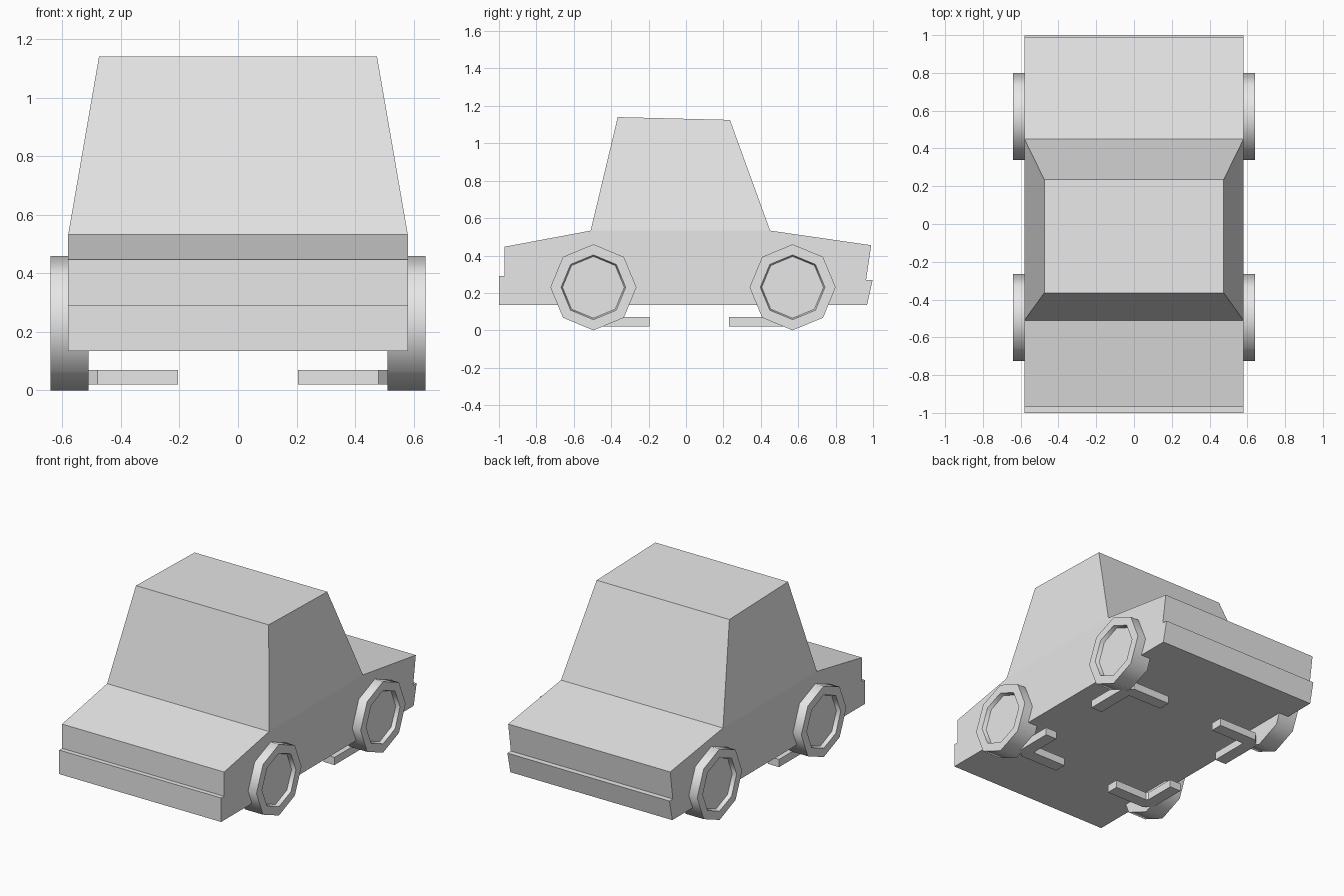
import bpy, bmesh, math

cube = bpy.data.objects.get("Cube")
if cube:
    bpy.data.objects.remove(cube, do_unlink=True)

# One plain grey for the whole car
grey = bpy.data.materials.new("light grey")
grey.use_nodes = True
grey.diffuse_color = (0.8, 0.8, 0.8, 1)
grey.node_tree.nodes["Principled BSDF"].inputs["Base Color"].default_value = (0.8, 0.8, 0.8, 1)


def finish(bm, name):
    """Turn a bmesh into a named grey object with outward normals."""
    bmesh.ops.recalc_face_normals(bm, faces=bm.faces)
    mesh = bpy.data.meshes.new(name)
    bm.to_mesh(mesh)
    bm.free()
    mesh.materials.append(grey)
    obj = bpy.data.objects.new(name, mesh)
    bpy.context.collection.objects.link(obj)
    return obj


def loft(bm, rings, caps=True):
    """Join matching closed rings of points, and cap both ends."""
    loops = [[bm.verts.new(p) for p in ring] for ring in rings]
    for a, b in zip(loops, loops[1:]):
        n = len(a)
        for i in range(n):
            bm.faces.new((a[i], a[(i + 1) % n], b[(i + 1) % n], b[i]))
    if caps:
        bm.faces.new(loops[0])
        bm.faces.new(loops[-1])


# Body: side profile (y, z) with bumper steps; the roof is narrower in x
W, ROOF_W, BELT = 0.58, 0.475, 0.533
profile = [(-1.0, 0.135), (-1.0, 0.29), (-0.97, 0.29), (-0.97, 0.447),
           (-0.51, BELT), (0.45, BELT), (0.99, 0.455), (0.963, 0.27),
           (0.998, 0.27), (0.968, 0.135)]
bm = bmesh.new()
loft(bm, [[(x, y, z) for y, z in profile] for x in (-W, W)])

# Cabin: grown from the flat belt face between hood and trunk
bm.faces.ensure_lookup_table()
belt = next(f for f in bm.faces
            if all(abs(v.co.z - BELT) < 1e-4 for v in f.verts))
ret = bmesh.ops.extrude_face_region(bm, geom=[belt])
bmesh.ops.delete(bm, geom=[belt], context='FACES_ONLY')
for v in [g for g in ret["geom"] if isinstance(g, bmesh.types.BMVert)]:
    v.co.x = math.copysign(ROOF_W, v.co.x)
    v.co.y, v.co.z = (-0.365, 1.14) if v.co.y < 0 else (0.235, 1.125)
finish(bm, "car_body")


# Wheels: eight-sided, with a recessed hub
def wheel(name, side, y):
    bm = bmesh.new()
    section = [(0.51, 0.23), (0.64, 0.23), (0.64, 0.173), (0.615, 0.165)]
    loft(bm, [[(side * x, y + r * math.sin(k * math.pi / 4),
                0.23 + r * math.cos(k * math.pi / 4)) for k in range(8)]
              for x, r in section])
    obj = finish(bm, name)
    bpy.ops.object.select_all(action='DESELECT')
    obj.select_set(True)
    bpy.context.view_layer.objects.active = obj
    bpy.ops.object.shade_smooth_by_angle(angle=math.radians(50))


# Axle brackets: flat L-shapes with a cut corner, arms pointing inward
def bracket(name, side, end, y_out, y_in):
    t, c = 0.08, 0.05
    plan = [(0.205, y_out), (0.53 - c, y_out), (0.53, y_out - end * c),
            (0.53, y_in), (0.53 - t, y_in),
            (0.53 - t, y_out - end * (t + 0.01)), (0.44, y_out - end * t),
            (0.205, y_out - end * t)]
    bm = bmesh.new()
    loft(bm, [[(side * x, y, z) for x, y in plan] for z in (0.02, 0.07)])
    finish(bm, name)


for label, side in (("left", 1), ("right", -1)):
    wheel(f"front_wheel_{label}", side, -0.495)
    wheel(f"rear_wheel_{label}", side, 0.57)
    bracket(f"front_bracket_{label}", side, -1, -0.49, -0.195)
    bracket(f"rear_bracket_{label}", side, 1, 0.57, 0.23)
